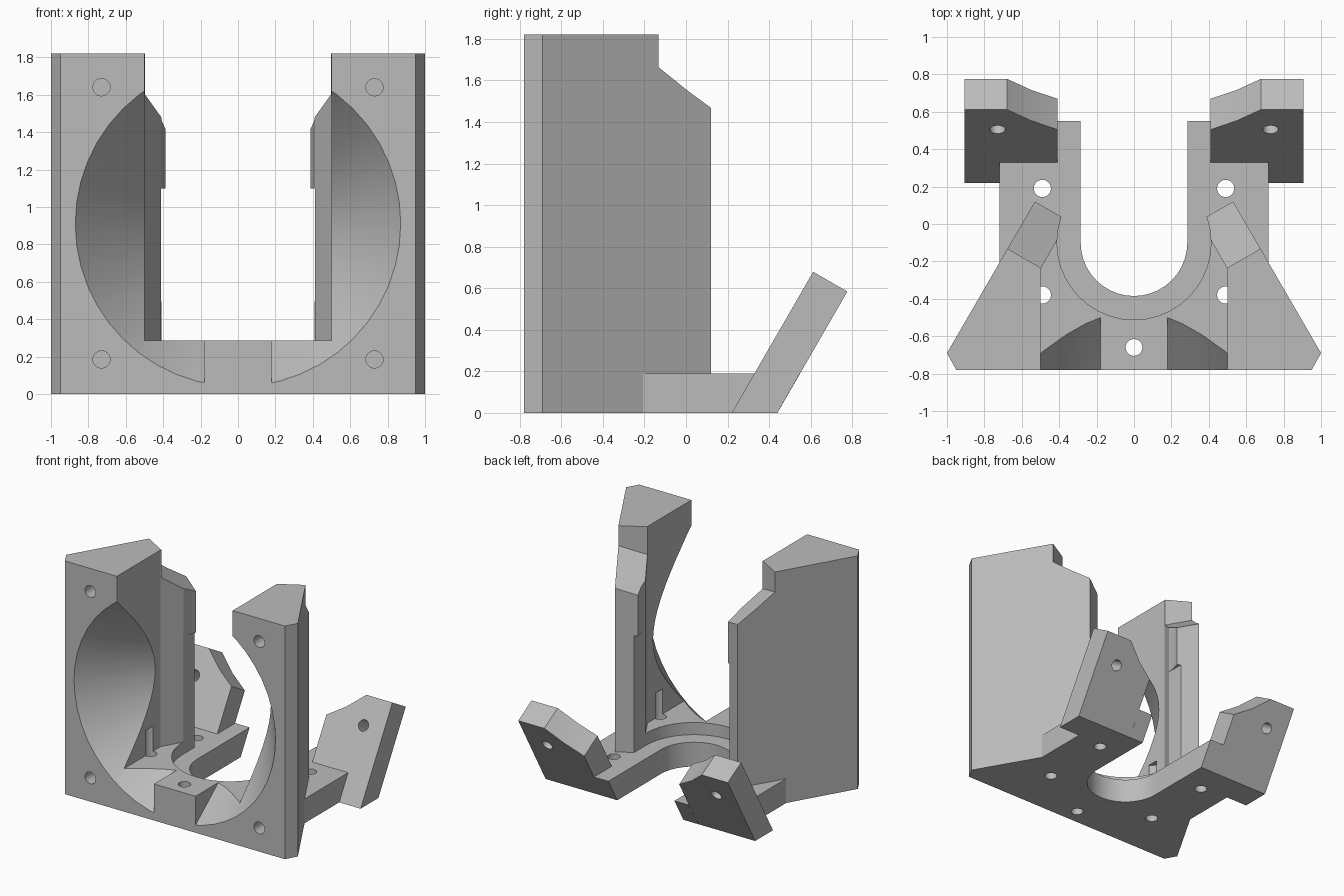
import bpy, bmesh
from math import cos, sin, pi, radians
from mathutils import Vector

if "Cube" in bpy.data.objects:
    bpy.data.objects.remove(bpy.data.objects["Cube"])

grey = bpy.data.materials.new("plain grey")
grey.use_nodes = True
grey.diffuse_color = (0.5, 0.5, 0.5, 1)
grey.node_tree.nodes["Principled BSDF"].inputs["Base Color"].default_value = (0.5, 0.5, 0.5, 1)


def make_object(name, bm):
    bmesh.ops.recalc_face_normals(bm, faces=bm.faces)
    mesh = bpy.data.meshes.new(name)
    bm.to_mesh(mesh)
    bm.free()
    mesh.materials.append(grey)
    ob = bpy.data.objects.new(name, mesh)
    bpy.context.collection.objects.link(ob)
    return ob


def prism(name, points, sweep):
    """Extrude a closed 3D outline along a vector."""
    bm = bmesh.new()
    face = bm.faces.new([bm.verts.new(p) for p in points])
    top = bmesh.ops.extrude_face_region(bm, geom=[face])["geom"]
    verts = [v for v in top if isinstance(v, bmesh.types.BMVert)]
    bmesh.ops.translate(bm, verts=verts, vec=Vector(sweep))
    return make_object(name, bm)


def flat(name, outline, z0, z1):
    return prism(name, [(x, y, z0) for x, y in outline], (0, 0, z1 - z0))


def box(name, x0, x1, y0, y1, z0, z1):
    return flat(name, [(x0, y0), (x1, y0), (x1, y1), (x0, y1)], z0, z1)


def rod(name, start, end, r1, r2=None, segments=24):
    """Cylinder or cone between two points."""
    start, end = Vector(start), Vector(end)
    axis = end - start
    bm = bmesh.new()
    bmesh.ops.create_cone(bm, cap_ends=True, segments=segments, radius1=r1,
                          radius2=r1 if r2 is None else r2, depth=axis.length)
    turn = axis.to_track_quat('Z', 'Y').to_matrix().to_4x4()
    bmesh.ops.transform(bm, matrix=turn, verts=bm.verts)
    bmesh.ops.translate(bm, verts=bm.verts, vec=(start + end) / 2)
    return make_object(name, bm)


def combine(target, tool, operation):
    mod = target.modifiers.new("combine", 'BOOLEAN')
    mod.operation, mod.solver, mod.object = operation, 'EXACT', tool
    bpy.context.view_layer.objects.active = target
    bpy.ops.object.modifier_apply(modifier=mod.name)
    bpy.data.objects.remove(tool)


def cut(target, tool):
    combine(target, tool, 'DIFFERENCE')


def join(target, tool):
    combine(target, tool, 'UNION')


def both_sides(half):
    return half + [(-x, y) for x, y in reversed(half)]


def u_outline(r, back, n=20):
    """Half circle at the front with straight sides running back."""
    arc = [(r * cos(pi + pi * i / n), -0.1 + r * sin(pi + pi * i / n)) for i in range(n + 1)]
    return arc + [(r, back), (-r, back)]


# Body with slanted outer walls
body = flat("fan_mount", both_sides([(0.95, -0.78), (1, -0.69), (0.53, 0.12), (0.2, -0.07)]), 0, 1.82)

# Channel between the two towers, rounded seat and rear slot
cut(body, flat("channel", both_sides([(0.5, -0.9), (0.5, -0.24), (0.2, 0.28)]), 0.285, 2))
cut(body, rod("round_seat", (0, -0.1, 0.19), (0, -0.1, 2.1), 0.412, segments=40))
cut(body, flat("rear_slot", u_outline(0.412, 1), 0.19, 1.1))

# Conical air intake, leaving a central front tab
cone = rod("intake_cone", (0, -0.9, 0.91), (0, 0.33, 0.91), 0.964, 0.0, segments=48)
cut(cone, box("tab_keep", -0.18, 0.18, -1, 0.5, -0.2, 0.5))
cut(body, cone)

# Sloping shoulders at the back of the towers
shoulder = [(0, 1.665), (0.15, 1.56), (0.5, 1.335), (0.5, 2.2), (0, 2.2)]
for s in (1, -1):
    across = Vector((0.866 * s, 0.5, 0.3))
    origin = Vector((0.68 * s, -0.13, 0))
    along = Vector((-0.5 * s, 0.866, 0))
    outline = [origin + along * a + Vector((0, 0, z)) - across * 0.5 for a, z in shoulder]
    cut(body, prism("shoulder_cut", outline, across))

# Rear arms and tilted mounting wings
wing_shape = [(0.41, -0.25), (0.905, -0.25), (0.905, 0.784), (0.68, 0.784), (0.55, 0.665), (0.41, 0.57)]
lean = Vector((0, 0.5, 0.866))
inward = Vector((0, 0.866, -0.5))
for s in (1, -1):
    join(body, box("arm_plate", 0.35 * s, 0.72 * s, -0.25, 0.33, 0, 0.19))
    arm = [(-0.25, 0), (0.44, 0), (0.55, 0.19), (-0.25, 0.19)]
    join(body, prism("inner_arm", [(0.27 * s, y, z) for y, z in arm], (0.14 * s, 0, 0)))
    base = Vector((0, 0.22, 0))
    wing = prism("wing", [base + lean * t + Vector((x * s, 0, 0)) for x, t in wing_shape], inward * 0.19)
    cut(wing, box("ground_trim", -2, 2, -2, 2, -1, 0))
    join(body, wing)

# Round opening through the floor
cut(body, flat("floor_opening", u_outline(0.285, 1), -0.5, 0.6))

# Screw holes
cut(body, rod("tab_hole", (0, -0.66, -0.2), (0, -0.66, 0.6), 0.045))
for s in (1, -1):
    cut(body, rod("seat_hole", (0.49 * s, -0.38, -0.2), (0.49 * s, -0.38, 0.48), 0.046))
    cut(body, rod("arm_hole", (0.49 * s, 0.19, -0.2), (0.49 * s, 0.19, 0.4), 0.046))
    middle = Vector((0.73 * s, 0.505, 0.494))
    cut(body, rod("wing_hole", middle - inward * 0.1, middle + inward * 0.4, 0.042))
    for z in (0.185, 1.64):
        cut(body, rod("front_hole", (0.73 * s, -1, z), (0.73 * s, -0.45, z), 0.046))

# Smooth the curved faces and keep the edges crisp
bpy.ops.object.select_all(action='DESELECT')
body.select_set(True)
bpy.context.view_layer.objects.active = body
bpy.ops.object.shade_smooth_by_angle(angle=radians(20))
